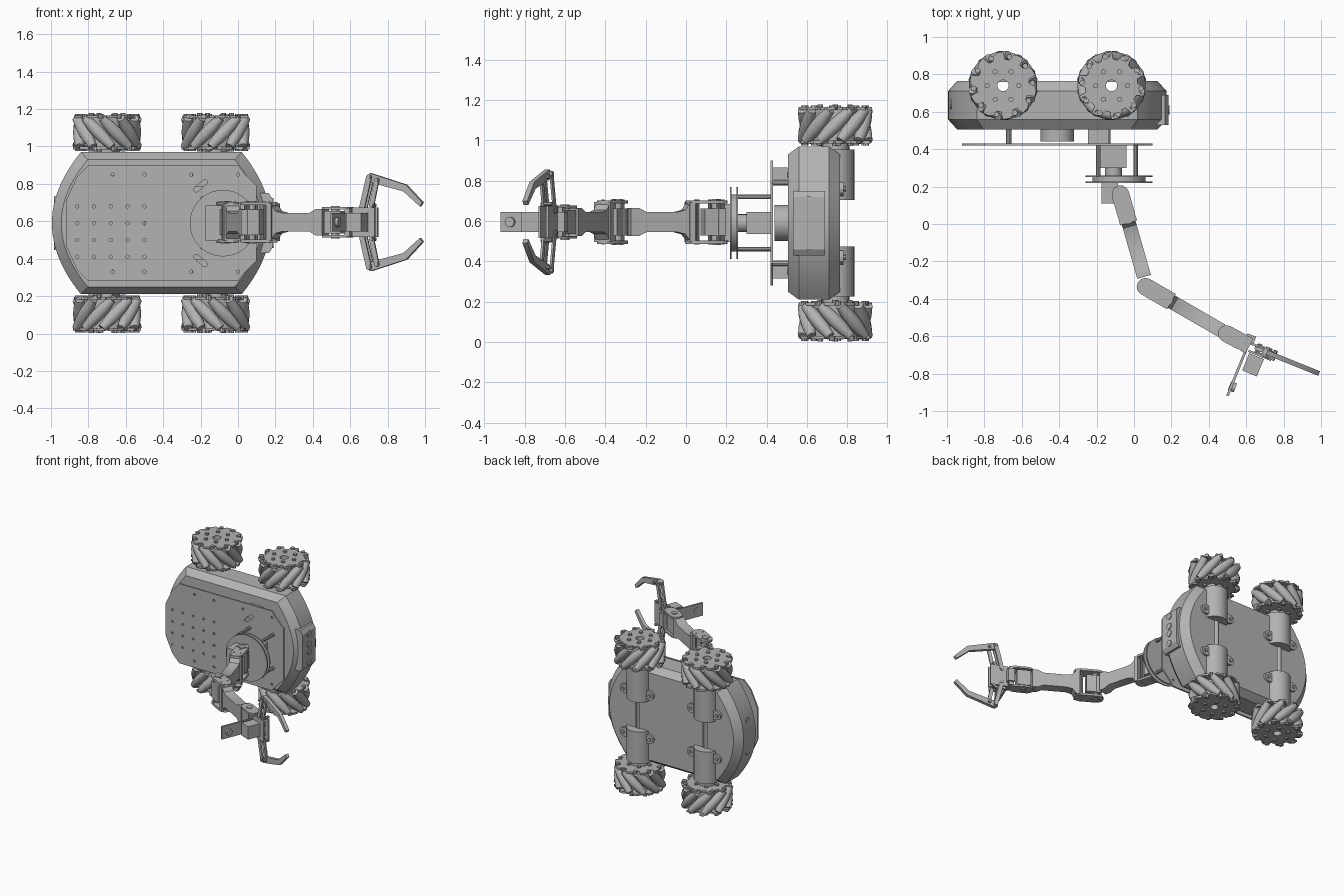
import bpy, bmesh, math
from math import sin, cos, pi, radians
from mathutils import Matrix, Vector

if "Cube" in bpy.data.objects:
    bpy.data.objects.remove(bpy.data.objects["Cube"])

grey = bpy.data.materials.new("machine grey")
grey.use_nodes = True
grey.diffuse_color = (0.45, 0.45, 0.45, 1)
grey.node_tree.nodes["Principled BSDF"].inputs["Base Color"].default_value = grey.diffuse_color

T = lambda x, y, z: Matrix.Translation((x, y, z))
R = lambda deg, axis: Matrix.Rotation(radians(deg), 4, axis)
DECK = R(90, 'X')          # local (x, y, z) -> world (x, -z, y)
MID = 0.59                 # height of the centre line
parts = []


def loft(name, frames, loops, inner=None):
    """Skin a stack of (height, outline) loops, repeated in every frame."""
    bm = bmesh.new()
    for f in frames:
        rings = [[bm.verts.new(f @ Vector((x, y, h))) for x, y in pts] for h, pts in loops]
        n = len(rings[0])
        if inner:
            holes = [[bm.verts.new(f @ Vector((x, y, h))) for x, y in inner]
                     for h in (loops[-1][0], loops[0][0])]
            rings = rings + holes + [rings[0]]
        else:
            bm.faces.new(rings[0][::-1])
            bm.faces.new(rings[-1])
        for a, b in zip(rings, rings[1:]):
            for i in range(n):
                j = (i + 1) % n
                bm.faces.new((a[i], a[j], b[j], b[i]))
    bmesh.ops.recalc_face_normals(bm, faces=bm.faces)
    mesh = bpy.data.meshes.new(name)
    bm.to_mesh(mesh)
    bm.free()
    mesh.materials.append(grey)
    ob = bpy.data.objects.new(name, mesh)
    bpy.context.collection.objects.link(ob)
    parts.append(ob)
    return ob


def circle(r, n=28, r2=None):
    return [(r * cos(2 * pi * i / n), (r2 or r) * sin(2 * pi * i / n)) for i in range(n)]


def prism(name, frames, pts, z0, z1, inner=None):
    return loft(name, frames, [(z0, pts), (z1, pts)], inner)


def box(name, frames, size):
    x, y, z = (s / 2 for s in size)
    return prism(name, frames, [(-x, -y), (x, -y), (x, y), (-x, y)], -z, z)


def cut(target, cutter):
    m = target.modifiers.new("holes", 'BOOLEAN')
    m.operation, m.object, m.solver = 'DIFFERENCE', cutter, 'EXACT'
    cutter.hide_render = True
    cutter.hide_viewport = True
    cutter.display_type = 'WIRE'
    parts.remove(cutter)


def bar(a, b, w):
    """Round-ended strip between two points."""
    a, b = Vector(a), Vector(b)
    t = math.atan2(b.y - a.y, b.x - a.x)
    return [(p.x + w * cos(t + s + k * pi / 6), p.y + w * sin(t + s + k * pi / 6))
            for p, s in ((b, -pi / 2), (a, pi / 2)) for k in range(7)]


# Chassis: long sides straight, ends bowed
def hull(d):
    pts = []
    for side in (1, -1):
        for i in range(-12, 13):
            a = side * i / 12
            s = 0.43 + 0.155 * (1 - (i / 12) ** 2)
            pts.append((-0.41 + side * s * (0.585 - d) / 0.585, MID + a * (0.38 - d * 0.8)))
    return pts


WHEEL_X = (-0.70, -0.12)
WHEEL_Y = 0.74
body = loft("chassis", [DECK], [(-0.765, hull(0.05)), (-0.71, hull(0)), (-0.56, hull(0)), (-0.505, hull(0.05))])
shafts = prism("shaft_cutter", [T(x, WHEEL_Y, MID) for x in WHEEL_X], circle(0.03), -0.7, 0.7)
cut(body, shafts)

# Sensor panel on the nose, with round sensors
panel = [(0.05, -0.16), (0.05, 0.16), (0.165, 0.16), (0.185, 0.13), (0.185, -0.13), (0.165, -0.16)]
prism("sensor_panel", [DECK @ T(0, MID, 0)], panel, -0.69, -0.53)
prism("sensor_eyes", [T(0.185, 0.61, MID + z) @ R(90, 'Y') for z in (-0.11, -0.03, 0.03, 0.11)],
      circle(0.024, 16), 0, 0.006)
prism("tail_sensors", [T(-0.975, 0.64, MID + z) @ R(-90, 'Y') for z in (-0.12, 0.12)], circle(0.024, 16), 0, 0.008)

# Motors and their mounting lugs on the underside
sides = [(x, s) for x in WHEEL_X for s in (-1, 1)]
prism("motors", [T(x, WHEEL_Y, MID + s * 0.24) for x, s in sides], circle(0.095), -0.125, 0.125, circle(0.03))
prism("motor_lugs", [T(x, 0.77, MID + s * 0.17) @ DECK for x, s in sides], bar((-0.11, 0), (0.11, 0), 0.035), -0.012, 0.012)
prism("motor_lug_bolts", [T(x + k * 0.115, 0.785, MID + s * 0.17) @ DECK for x, s in sides for k in (-1, 1)],
      circle(0.013, 8), -0.008, 0.008)
prism("axle_bosses", [T(x, WHEEL_Y, MID + s * 0.38) for x, s in sides], circle(0.07), -0.03, 0.03, circle(0.03))

# Roller wheels: toothed cheeks, slanted barrel rollers, bolts
TEETH = 10
cheek = []
for i in range(TEETH):
    for frac, r in ((0, 0.182), (0.3, 0.178), (0.5, 0.168), (0.62, 0.14), (0.9, 0.142)):
        a = 2 * pi * (i + frac) / TEETH
        cheek.append((r * cos(a), r * sin(a)))
barrel = [(-0.108, circle(0.023, 12)), (-0.05, circle(0.032, 12)), (0, circle(0.035, 12)),
          (0.05, circle(0.032, 12)), (0.108, circle(0.023, 12))]
for x, s in sides:
    tag = ("rear" if x < -0.4 else "fore") + ("_right" if s < 0 else "_left")
    tilt = 45 * s * (1 if x < -0.4 else -1)
    hub = T(x, WHEEL_Y, MID + s * 0.485)
    turns = [360 / TEETH * i for i in range(TEETH)]
    prism(tag + "_wheel_cheeks", [hub @ T(0, 0, -0.083), hub @ R(18, 'Z') @ T(0, 0, 0.083)], cheek,
          -0.007, 0.007, circle(0.03, len(cheek)))
    prism(tag + "_wheel_drum", [hub], circle(0.11), -0.08, 0.08, circle(0.03))
    loft(tag + "_wheel_rollers", [hub @ R(a, 'Z') @ T(0.147, 0, 0) @ R(tilt, 'X') for a in turns], barrel)
    prism(tag + "_wheel_bolts", [hub @ R(60 * i, 'Z') @ T(0.085, 0, 0) for i in range(6)], circle(0.014, 8), -0.103, 0.103)
    prism(tag + "_roller_pins", [hub @ R(a + k * tilt * 0.68, 'Z') @ T(0.158, 0, -k * 0.087) for a in turns for k in (-1, 1)],
          circle(0.015, 8), -0.012, 0.012)

# Upper deck plate on standoffs, drilled
deck = [(-0.80, -0.31), (0.0, -0.31), (0.03, -0.27), (0.10, -0.20), (0.10, 0.20), (0.03, 0.27), (0.0, 0.31), (-0.80, 0.31),
        (-0.86, 0.25), (-0.92, 0.12), (-0.92, -0.12), (-0.86, -0.25)]
plate = prism("deck_plate", [DECK @ T(0, MID, 0)], deck, -0.431, -0.419)
spots = [(-0.86 + 0.09 * i, 0.41 + 0.09 * k) for i in range(5) for k in range(4)]
spots += [(x, MID + s * 0.26) for x in (-0.67, -0.5, -0.25, 0.0) for s in (-1, 1)]
cut(plate, prism("drill_cutter", [DECK @ T(x, z, 0) for x, z in spots], circle(0.009, 10), -0.45, -0.40))
cut(plate, prism("slot_cutter", [DECK @ T(-0.2, MID + s * 0.2, 0) @ R(s * 40, 'Z') for s in (-1, 1)],
                 bar((-0.03, 0), (0.03, 0), 0.014), -0.45, -0.40))
prism("deck_standoffs", [DECK @ T(x, MID + s * z, 0) for x, z in ((-0.67, 0.24), (-0.18, 0.24), (-0.67, 0.2), (-0.14, 0.2))
                         for s in (-1, 1)], circle(0.015, 10), -0.51, -0.43)
box("deck_brackets", [T(-0.19, 0.467, MID + s * 0.235) for s in (-1, 1)], (0.11, 0.075, 0.08))
prism("scanner_drum", [DECK @ T(-0.41, MID, 0)], circle(0.09), -0.51, -0.44)

# Turntable
table = DECK @ T(-0.08, MID, 0)
prism("turntable_plates", [table @ T(0, 0, -0.255), table @ T(0, 0, -0.222)], circle(0.178, 40), -0.004, 0.004)
prism("turntable_ring", [table], circle(0.142, 40), -0.255, -0.222)
prism("turntable_posts", [table @ T(x, z, 0) for x in (-0.11, 0.09) for z in (-0.13, 0.13)], circle(0.012, 10), -0.42, -0.255)
box("turntable_servo", [T(-0.11, 0.36, MID)], (0.14, 0.12, 0.11))
prism("turntable_servo_horn", [DECK @ T(-0.11, MID, 0)], circle(0.045, 16), -0.31, -0.25)
box("shoulder_base", [T(-0.13, 0.165, MID)], (0.09, 0.11, 0.19))


# Arm links: servo between two cheeks, waisted beam to the next joint
def link(name, x, y, angle, length, wide):
    f = T(x, y, MID + 0.005) @ R(angle, 'Z')
    side = f @ DECK
    cheeks = bar((-0.01, 0), (0.11, 0), 0.047)
    prism(name + "_cheeks", [f @ T(0, 0, s * wide) for s in (-1, 1)], cheeks, -0.008, 0.008)
    box(name + "_web", [f @ T(0.135, 0, 0)], (0.03, 0.094, wide * 2))
    box(name + "_servo", [f @ T(0.015, 0, 0)], (0.11, 0.075, wide * 1.35))
    prism(name + "_horns", [f], circle(0.024, 16), -wide - 0.014, wide + 0.014)
    prism(name + "_screws", [f @ T(px, py, 0) for px, py in ((0.035, 0), (-0.035, 0), (0, 0.033), (0, -0.033), (0.1, 0.025), (0.1, -0.025))],
          circle(0.007, 8), -wide - 0.012, wide + 0.012)
    half = [(0.14, wide), (0.17, 0.06), (0.21, 0.05), (length - 0.14, 0.05), (length - 0.1, 0.07), (length - 0.06, 0.07)]
    waist = half + [(u, -w) for u, w in reversed(half)]
    prism(name + "_beam", [side], waist, -0.038, 0.038)


link("upper_arm", -0.07, 0.15, -74, 0.51, 0.10)
link("forearm", 0.07, -0.34, -30, 0.52, 0.10)

# Wrist
wrist = T(0.52, -0.60, MID + 0.005) @ R(-28, 'Z')
prism("wrist_cheeks", [wrist @ T(0, 0, s * 0.075) for s in (-1, 1)], bar((-0.03, 0), (0.06, 0), 0.045), -0.007, 0.007)
box("wrist_servo", [wrist], (0.10, 0.07, 0.12))
box("wrist_web", [wrist @ T(0.095, 0, 0)], (0.03, 0.09, 0.15))
prism("wrist_horns", [wrist], circle(0.022, 16), -0.088, 0.088)

# Gripper: base, servo, camera plate, linkage fingers
grip = T(0.61, -0.645, MID + 0.005) @ R(-22, 'Z')
box("gripper_base", [grip @ T(0.08, 0.012, 0), grip @ T(0.08, -0.03, 0)], (0.13, 0.012, 0.16))
box("gripper_servo", [grip @ T(0.065, -0.09, 0)], (0.085, 0.10, 0.10))
box("gripper_mount", [grip @ T(0.0, 0.03, 0)], (0.05, 0.05, 0.10))
arm_plate = box("camera_plate", [grip @ T(0.0, -0.15, 0)], (0.014, 0.29, 0.10))
prism("camera_lens", [grip @ T(0.0, -0.24, 0) @ R(90, 'Y')], circle(0.025, 16), -0.01, 0.024)
finger = [(0.085, 0.245), (0.11, 0.262), (0.315, 0.20), (0.41, 0.105), (0.395, 0.085), (0.30, 0.165), (0.10, 0.215)]
for s, tag in ((1, "left"), (-1, "right")):
    jaw = grip @ DECK @ Matrix.Diagonal((1, s, 1, 1))
    prism(tag + "_finger", [jaw], finger, -0.012, 0.014)
    prism(tag + "_finger_cranks", [jaw @ T(0, 0, z) for z in (-0.018, 0.02)], bar((0.06, 0.055), (0.105, 0.24), 0.015), -0.005, 0.005)
    prism(tag + "_finger_links", [jaw], bar((0.12, 0.09), (0.15, 0.225), 0.013), 0.012, 0.024)
    prism(tag + "_finger_pivots", [jaw @ T(x, z, 0) for x, z in ((0.06, 0.055), (0.105, 0.24), (0.12, 0.09), (0.15, 0.225))],
          circle(0.011, 10), -0.028, 0.03)
    prism(tag + "_crank_gear", [jaw @ T(0.075, 0.035, 0)], circle(0.036, 16), -0.01, 0.01)

# Crisp edges, smooth round parts
bpy.ops.object.select_all(action='DESELECT')
for ob in parts:
    ob.select_set(True)
bpy.context.view_layer.objects.active = parts[0]
bpy.ops.object.shade_smooth_by_angle(angle=radians(30))
